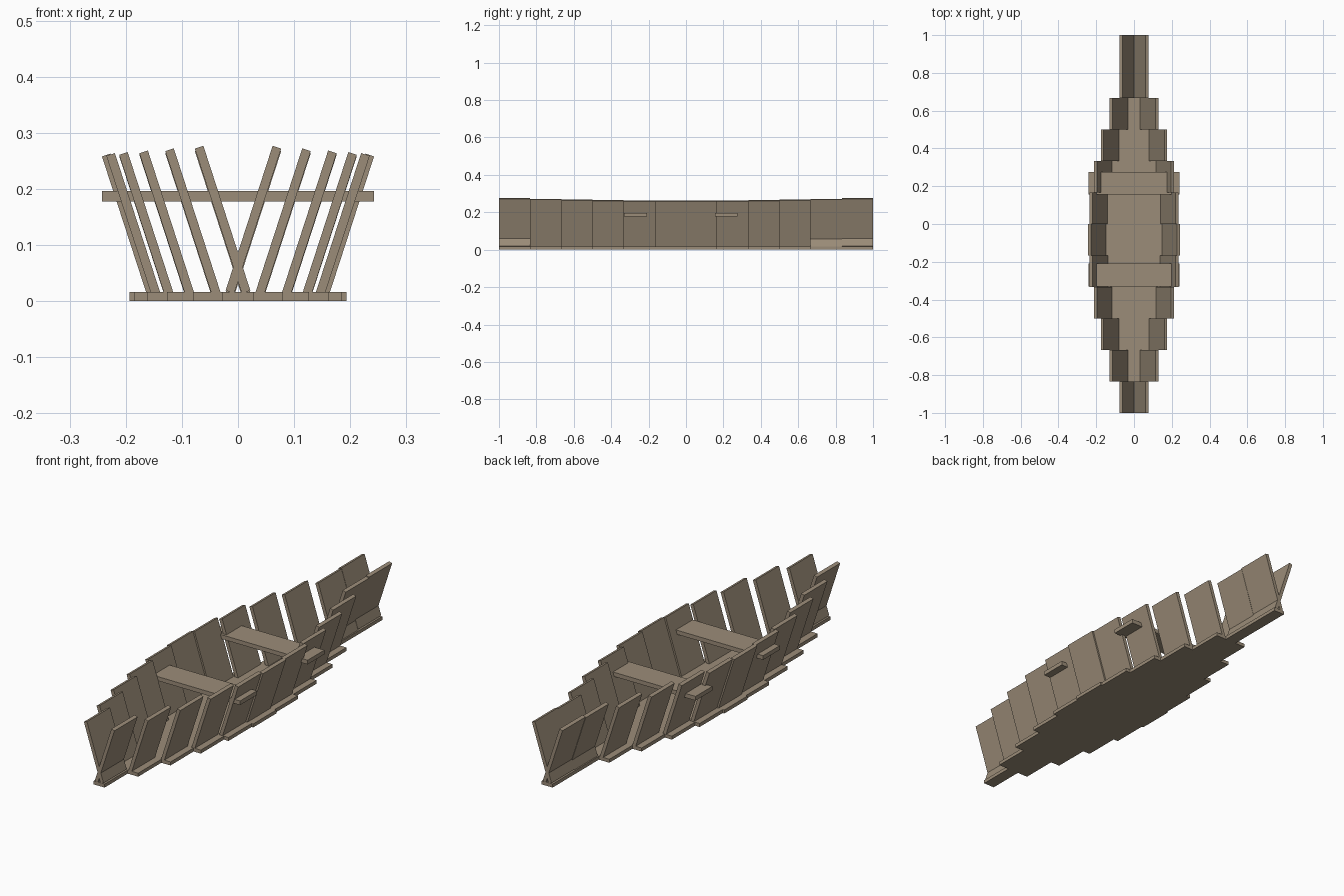
import bpy
from math import cos, pi, radians

cube = bpy.data.objects.get("Cube")
if cube:
    bpy.data.objects.remove(cube, do_unlink=True)

wood = bpy.data.materials.new("weathered wood")
wood.use_nodes = True
colour = (0.33, 0.265, 0.19, 1)
wood.diffuse_color = colour
wood.node_tree.nodes["Principled BSDF"].inputs["Base Color"].default_value = colour


def board(name, size, location, tilt=0.0):
    """Box of the given size, leaning about the long axis of the hull."""
    bpy.ops.mesh.primitive_cube_add(size=1, location=location)
    ob = bpy.context.object
    ob.name = name
    for v in ob.data.vertices:
        v.co = [c * s for c, s in zip(v.co, size)]
    ob.rotation_euler.y = tilt
    ob.data.materials.append(wood)
    return ob


SECTIONS = 12
LENGTH = 2 / SECTIONS
BEAM = 0.193        # half width of the floor at its widest
THICK = 0.016
LEAN = radians(18)

# Stepped hull: one floor board and two leaning side planks per section
for i in range(SECTIONS):
    y = -1 + (i + 0.5) * LENGTH
    half = BEAM * abs(cos((i - 5) * pi / 11))
    sheer = 0.014 * (abs(i - 5.5) / 5.5) ** 2
    board(f"floor_board_{i + 1}", (2 * half, LENGTH, THICK), (0, y, THICK / 2))
    for side, s in (("left", 1), ("right", -1)):
        board(f"{side}_side_plank_{i + 1}", (THICK, LENGTH, 0.271),
              (s * half, y, 0.1315 + sheer), s * LEAN)

# Cross benches that pass through the side planks
for name, y in (("front_bench", -0.27), ("back_bench", 0.216)):
    board(name, (0.484, 0.121, 0.019), (0, y, 0.187))
